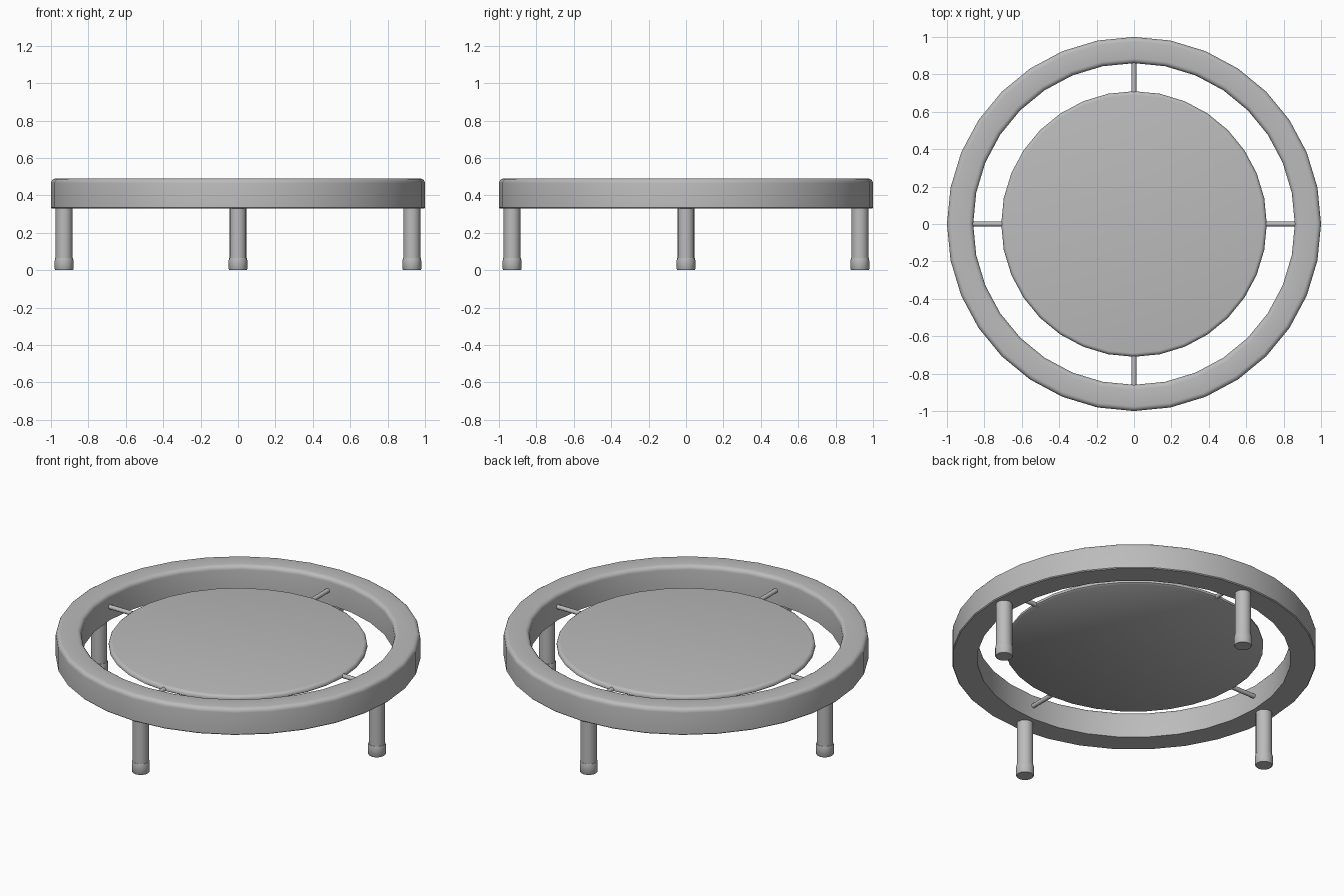
import bpy
import bmesh
from math import pi, sin, cos, radians
from mathutils import Matrix, Vector

cube = bpy.data.objects.get("Cube")
if cube:
    bpy.data.objects.remove(cube)

grey = bpy.data.materials.new("plain grey")
grey.use_nodes = True
colour = (0.5, 0.5, 0.5, 1)
grey.diffuse_color = colour
grey.node_tree.nodes["Principled BSDF"].inputs["Base Color"].default_value = colour


def lathe(name, profile, segments, matrix=Matrix(), closed=False):
    """Spin (radius, height) points about z; open profiles get end caps."""
    bm = bmesh.new()
    rings = [[bm.verts.new((r * cos(2 * pi * i / segments),
                            r * sin(2 * pi * i / segments), z))
              for i in range(segments)] for r, z in profile]
    pairs = list(zip(rings, rings[1:]))
    if closed:
        pairs.append((rings[-1], rings[0]))
    else:
        bm.faces.new(rings[0])
        bm.faces.new(rings[-1])
    for low, high in pairs:
        for i in range(segments):
            j = (i + 1) % segments
            bm.faces.new((low[i], low[j], high[j], high[i]))
    bmesh.ops.recalc_face_normals(bm, faces=bm.faces)
    for face in bm.faces:
        face.smooth = True
    mesh = bpy.data.meshes.new(name)
    bm.to_mesh(mesh)
    bm.free()
    mesh.set_sharp_from_angle(angle=radians(40))
    mesh.materials.append(grey)
    obj = bpy.data.objects.new(name, mesh)
    obj.matrix_world = matrix
    bpy.context.collection.objects.link(obj)
    return obj


def corner(r, z, size, start, steps=4):
    """Quarter-round profile about (r, z), turning anticlockwise."""
    return [(r + size * cos(start + pi / 2 * k / steps),
             z + size * sin(start + pi / 2 * k / steps)) for k in range(steps + 1)]


# Padded outer ring: flat underneath, rounded on top
ring_profile = [(0.86, 0.33), (0.995, 0.33), (1, 0.335)]
ring_profile += corner(0.975, 0.465, 0.025, 0)
ring_profile += corner(0.885, 0.465, 0.025, pi / 2)
lathe("outer_ring", ring_profile, 32, closed=True)

# Jumping mat
mat_profile = [(0.70, 0.40), (0.71, 0.407)] + corner(0.69, 0.412, 0.02, 0)
lathe("mat", mat_profile, 32)

# Four spokes, legs and feet
for i, side in enumerate(("left", "back", "right", "front")):
    turn = Matrix.Rotation(i * pi / 2, 4, "Z")
    post = turn @ Matrix.Translation(Vector((0.93, 0, 0)))
    lathe(side + "_leg", [(0.045, 0.04), (0.045, 0.35)], 16, post)
    lathe(side + "_foot", [(0.046, 0), (0.05, 0.006), (0.05, 0.052),
                           (0.047, 0.066)], 16, post)
    along = turn @ Matrix.Translation(Vector((0.68, 0, 0.412)))
    lathe(side + "_spoke", [(0.013, 0), (0.013, 0.21)], 10,
          along @ Matrix.Rotation(pi / 2, 4, "Y"))
